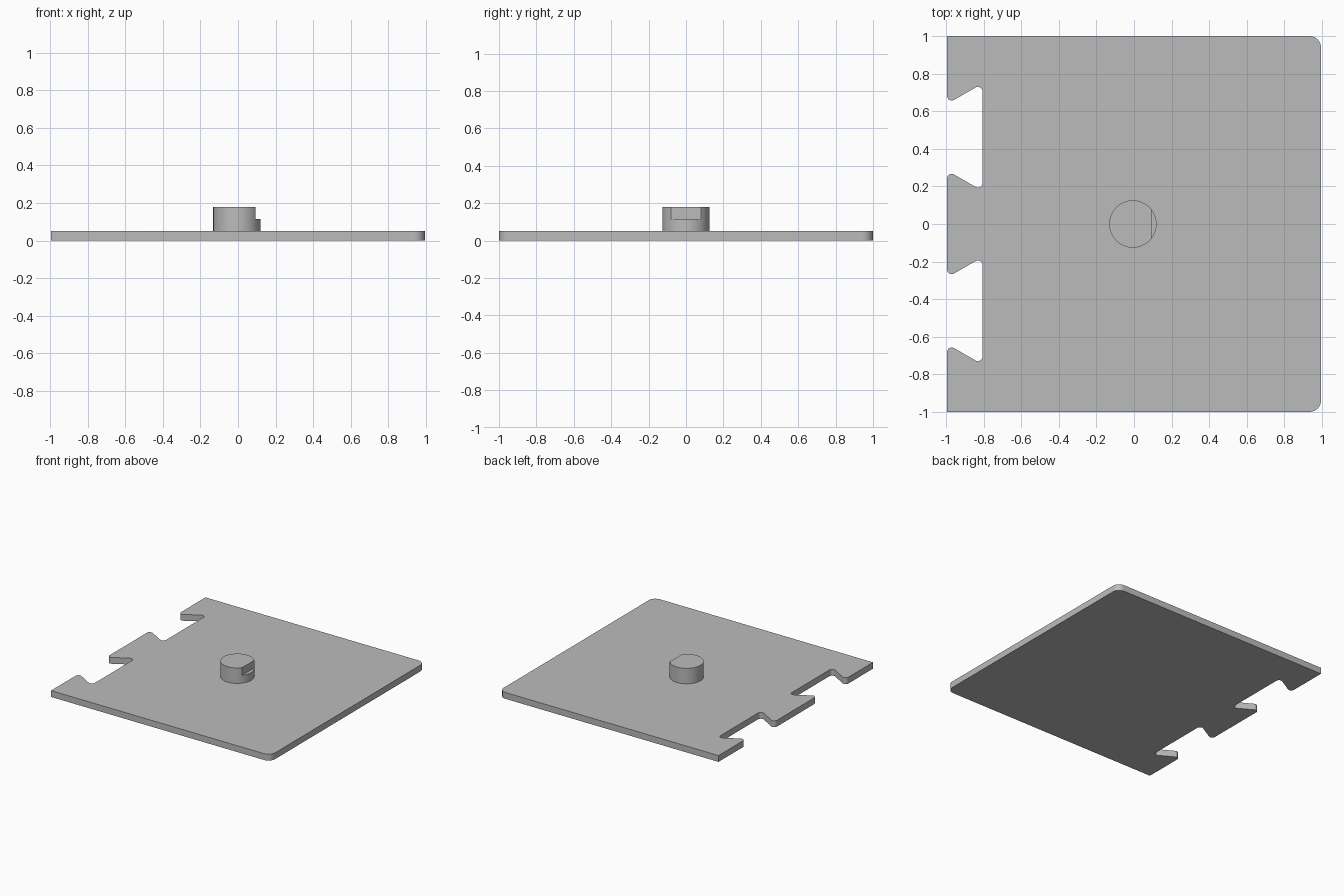
import bpy, bmesh, math
from mathutils import Vector

cube = bpy.data.objects.get("Cube")
if cube:
    bpy.data.objects.remove(cube, do_unlink=True)

grey = bpy.data.materials.new("plain_grey")
grey.use_nodes = True
colour = (0.5, 0.5, 0.5, 1)
grey.diffuse_color = colour
grey.node_tree.nodes["Principled BSDF"].inputs["Base Color"].default_value = colour


def fillet(prev, corner, nxt, radius, steps=8):
    """Points of an arc that rounds one outline corner."""
    c = Vector(corner)
    a, b = (Vector(prev) - c).normalized(), (Vector(nxt) - c).normalized()
    if radius == 0:
        return [c]
    half = a.angle(b) / 2
    centre = c + (a + b).normalized() * radius / math.sin(half)
    start = c + a * radius / math.tan(half) - centre
    end = c + b * radius / math.tan(half) - centre
    turn = math.atan2(start.x * end.y - start.y * end.x, start.dot(end))
    arc = []
    for i in range(steps + 1):
        t = turn * i / steps
        arc.append(centre + Vector((start.x * math.cos(t) - start.y * math.sin(t),
                                    start.x * math.sin(t) + start.y * math.cos(t))))
    return arc


def extrude_outline(name, points, z0, z1):
    bm = bmesh.new()
    face = bm.faces.new([bm.verts.new((p[0], p[1], z0)) for p in points])
    geo = bmesh.ops.extrude_face_region(bm, geom=[face])["geom"]
    top = [v for v in geo if isinstance(v, bmesh.types.BMVert)]
    bmesh.ops.translate(bm, verts=top, vec=(0, 0, z1 - z0))
    bmesh.ops.recalc_face_normals(bm, faces=bm.faces)
    mesh = bpy.data.meshes.new(name)
    bm.to_mesh(mesh)
    bm.free()
    mesh.materials.append(grey)
    obj = bpy.data.objects.new(name, mesh)
    bpy.context.collection.objects.link(obj)
    return obj


def smooth(obj):
    bpy.ops.object.select_all(action="DESELECT")
    bpy.context.view_layer.objects.active = obj
    obj.select_set(True)
    bpy.ops.object.shade_smooth_by_angle(angle=math.radians(30))


# Base plate outline: rounded right corners and two dovetail notches on the left
edge, notch_x, thick = 0.995, -0.806, 0.052
mouth, inner, notch_r = 0.177, 0.286, 0.025
corners = [(-edge, -1, 0), (edge, -1, 0.06), (edge, 1, 0.06), (-edge, 1, 0)]
for cy in (0.462, -0.462):
    corners += [(-edge, cy + mouth, notch_r), (notch_x, cy + inner, notch_r),
                (notch_x, cy - inner, notch_r), (-edge, cy - mouth, notch_r)]
outline = []
for i, (x, y, r) in enumerate(corners):
    outline += fillet(corners[i - 1][:2], (x, y), corners[(i + 1) % len(corners)][:2], r)
plate = extrude_outline("base_plate", outline, 0, thick)

# Round stud with a flat step cut on its left side
sides, radius, stud_x = 64, 0.126, -0.006
circle = [(stud_x + radius * math.cos(math.tau * i / sides),
           radius * math.sin(math.tau * i / sides)) for i in range(sides)]
stud = extrude_outline("stud", circle, thick - 0.01, 0.179)
cutter = extrude_outline("step_cutter", [(0.092, -0.2), (0.3, -0.2), (0.3, 0.2), (0.092, 0.2)],
                         0.116, 0.3)
cutter.hide_render = True
cut = stud.modifiers.new("step", "BOOLEAN")
cut.operation = "DIFFERENCE"
cut.solver = "EXACT"
cut.object = cutter
bpy.context.view_layer.objects.active = stud
bpy.ops.object.modifier_apply(modifier=cut.name)
bpy.data.objects.remove(cutter, do_unlink=True)

smooth(plate)
smooth(stud)
